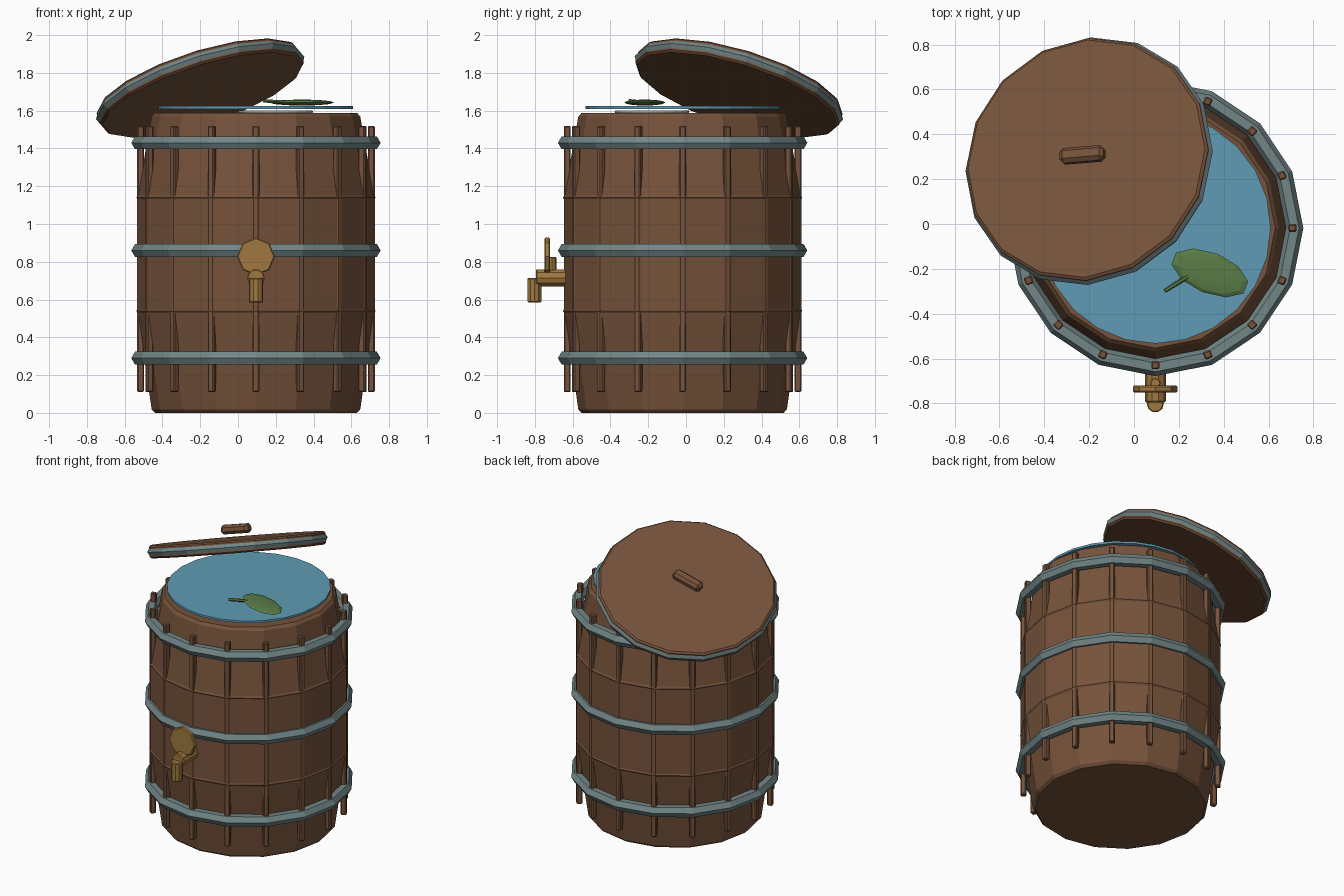
import bpy, bmesh
from math import cos, sin, pi, radians
from mathutils import Vector, Matrix, Euler

if "Cube" in bpy.data.objects:
    bpy.data.objects.remove(bpy.data.objects["Cube"])

C = Vector((0.095, -0.018, 0))   # barrel axis
N = 16                           # barrel sides

def material(name, rgb):
    m = bpy.data.materials.new(name)
    m.diffuse_color = (*rgb, 1)
    m.use_nodes = True
    m.node_tree.nodes["Principled BSDF"].inputs["Base Color"].default_value = m.diffuse_color
    return m

WOOD = material("wood", (0.18, 0.085, 0.043))
IRON = material("iron", (0.17, 0.24, 0.245))
BRASS = material("brass", (0.35, 0.19, 0.05))
WATER = material("water", (0.117, 0.33, 0.46))
LEAF = material("leaf_green", (0.1, 0.2, 0.06))
WHITE = material("ripple_white", (0.9, 0.9, 0.9))

def add(name, bm, mat, matrix=Matrix()):
    bmesh.ops.recalc_face_normals(bm, faces=bm.faces)
    me = bpy.data.meshes.new(name)
    bm.to_mesh(me)
    bm.free()
    me.materials.append(mat)
    ob = bpy.data.objects.new(name, me)
    ob.matrix_world = matrix
    bpy.context.collection.objects.link(ob)
    return ob

def lathe(name, profile, n, mat, matrix, closed=False):
    """Spin (radius, z) points; closed profiles make rings, open ones are capped."""
    bm = bmesh.new()
    rows = [[bm.verts.new((r * cos(2 * pi * i / n), r * sin(2 * pi * i / n), z))
             for i in range(n)] for r, z in profile]
    pairs = list(zip(rows, rows[1:]))
    if closed:
        pairs.append((rows[-1], rows[0]))
    else:
        bm.faces.new(rows[0])
        bm.faces.new(rows[-1])
    for a, b in pairs:
        for i in range(n):
            j = (i + 1) % n
            bm.faces.new((a[i], a[j], b[j], b[i]))
    return add(name, bm, mat, matrix)

def ring(name, major, minor, n, mat, matrix, sides=6):
    prof = [(major + minor * cos(2 * pi * k / sides), minor * sin(2 * pi * k / sides))
            for k in range(sides)]
    return lathe(name, prof, n, mat, matrix, True)

def rod(name, p, q, r, n, mat, bevel=0.0):
    p, q = Vector(p), Vector(q)
    d = q - p
    rot = d.to_track_quat('Z', 'Y').to_matrix().to_4x4()
    b, l = bevel, d.length
    prof = [(r - b, 0), (r, b), (r, l - b), (r - b, l)] if b else [(r, 0), (r, l)]
    return lathe(name, prof, n, mat, Matrix.Translation(p) @ rot)

def block(name, size, mat, matrix, bevel):
    bm = bmesh.new()
    bmesh.ops.create_cube(bm, size=1)
    bmesh.ops.scale(bm, vec=size, verts=bm.verts)
    bmesh.ops.bevel(bm, geom=bm.edges[:], offset=bevel, segments=1, affect='EDGES')
    return add(name, bm, mat, matrix)

def at(z):
    return Matrix.Translation(C + Vector((0, 0, z)))

# Bulging barrel body
lathe("barrel_body", [(0.535, 0), (0.552, 0.018), (0.628, 0.54), (0.628, 1.14),
                      (0.552, 1.57), (0.535, 1.588)], N, WOOD, at(0))

# Vertical battens over the stave joints
for i in range(N):
    a = 2 * pi * i / N
    pos = C + Vector((0.611 * cos(a), 0.611 * sin(a), 0.815))
    block(f"batten_{i}", (0.036, 0.036, 1.41), WOOD,
          Matrix.Translation(pos) @ Matrix.Rotation(a, 4, 'Z'), 0.006)

# Thin wooden rings and iron hoops
for i, z in enumerate((0.54, 1.14)):
    ring(f"wood_ring_{i}", 0.617, 0.016, N, WOOD, at(z))
for i, z in enumerate((0.29, 0.86, 1.43)):
    ring(f"hoop_{i}", 0.621, 0.039, N, IRON, at(z))

# Water disc with a ripple beneath
lathe("water", [(0.515, 1.61), (0.515, 1.624)], 24, WATER, at(0))
ring("ripple", 0.19, 0.008, 20, WHITE, Matrix.Translation((0.2, -0.18, 1.594)))

# Tilted lid, its iron band and handle share one frame
L = (Matrix.Translation((-0.2, 0.28, 1.72))
     @ Euler((-0.31, -0.29, 0.08)).to_matrix().to_4x4())
lathe("lid", [(0.553, -0.04), (0.565, -0.03), (0.565, 0.03), (0.553, 0.04)], N, WOOD, L)
ring("lid_band", 0.547, 0.03, N, IRON, L)
block("lid_handle", (0.205, 0.07, 0.06), WOOD, L @ Matrix.Translation((0, 0, 0.1)), 0.017)

# Brass tap
x = C.x
rod("tap_pipe", (x, -0.59, 0.715), (x, -0.795, 0.715), 0.047, 10, BRASS, 0.006)
rod("tap_spout", (x, -0.802, 0.585), (x, -0.802, 0.715), 0.038, 10, BRASS, 0.005)
rod("tap_stem", (x, -0.71, 0.73), (x, -0.71, 0.825), 0.024, 8, BRASS, 0.004)
rod("tap_knob", (x, -0.72, 0.828), (x, -0.75, 0.828), 0.1, 8, BRASS, 0.006)

# Floating leaf and stem
bm = bmesh.new()
bmesh.ops.create_uvsphere(bm, u_segments=10, v_segments=6, radius=1)
add("leaf", bm, LEAF, Matrix.Translation((0.338, -0.218, 1.643))
    @ Matrix.Rotation(radians(-22), 4, 'Z') @ Matrix.Diagonal((0.182, 0.092, 0.016, 1)))
rod("leaf_stem", (0.137, -0.298, 1.652), (0.25, -0.228, 1.645), 0.01, 6, LEAF)
